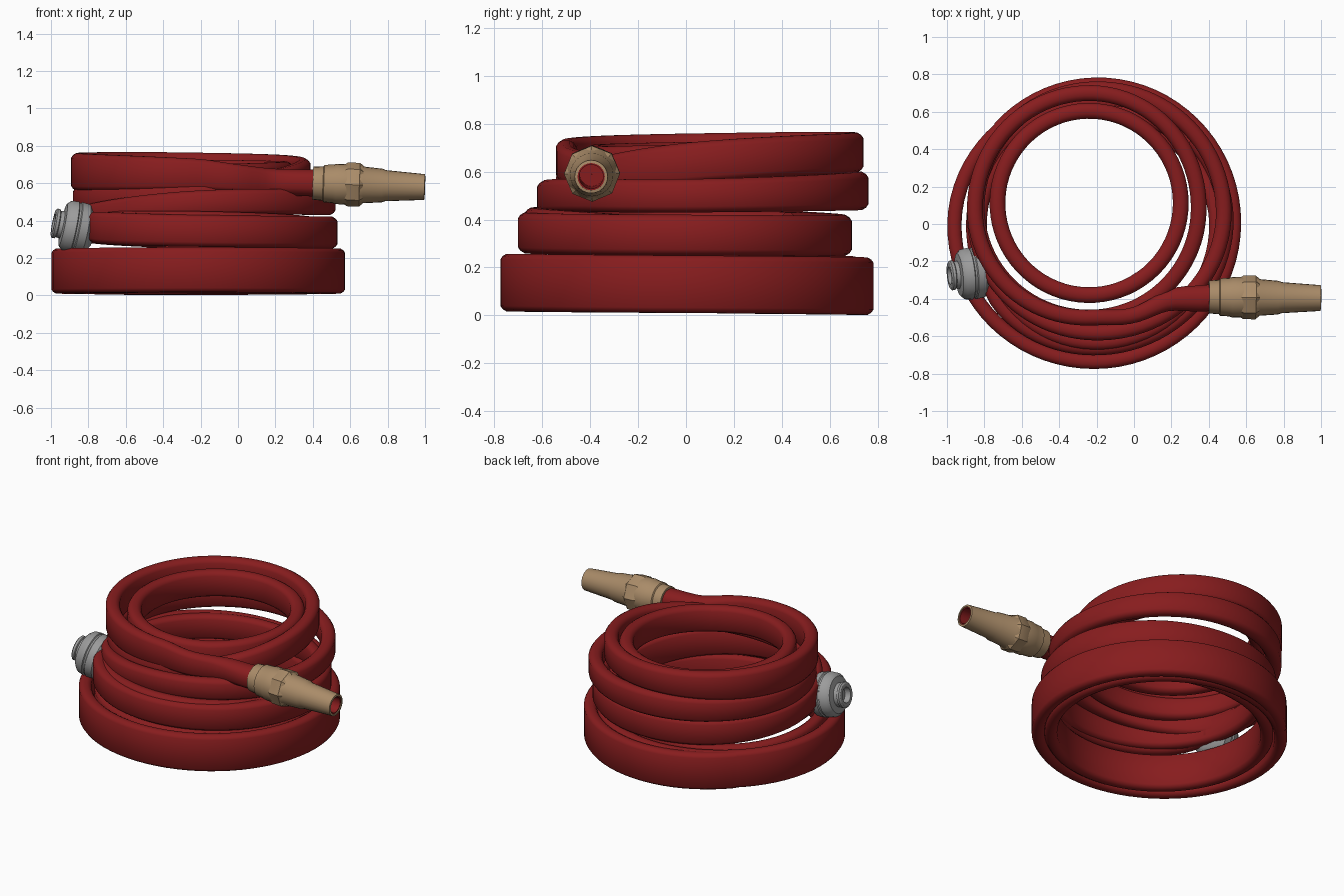
import bpy, bmesh
from math import sin, cos, pi, radians
from mathutils import Vector

cube = bpy.data.objects.get("Cube")
if cube:
    bpy.data.objects.remove(cube, do_unlink=True)


def make_material(name, rgb):
    mat = bpy.data.materials.new(name)
    mat.use_nodes = True
    mat.diffuse_color = (*rgb, 1)
    mat.node_tree.nodes["Principled BSDF"].inputs["Base Color"].default_value = (*rgb, 1)
    return mat


RED = make_material("hose red", (0.245, 0.012, 0.013))
BRASS = make_material("brass", (0.40, 0.26, 0.14))
STEEL = make_material("steel grey", (0.33, 0.33, 0.33))


def finish(bm, name, mat, angle):
    bmesh.ops.recalc_face_normals(bm, faces=bm.faces)
    mesh = bpy.data.meshes.new(name)
    bm.to_mesh(mesh)
    bm.free()
    mesh.materials.append(mat)
    obj = bpy.data.objects.new(name, mesh)
    bpy.context.collection.objects.link(obj)
    bpy.ops.object.select_all(action='DESELECT')
    obj.select_set(True)
    bpy.context.view_layer.objects.active = obj
    bpy.ops.object.shade_smooth_by_angle(angle=radians(angle))


def skin(bm, rings, closed=False):
    """Bridge successive rings of points with quads, capping the ends if open."""
    loops = [[bm.verts.new(p) for p in ring] for ring in rings]
    pairs = list(zip(loops, loops[1:]))
    if closed:
        pairs.append((loops[-1], loops[0]))
    for a, b in pairs:
        for i in range(len(a)):
            j = (i + 1) % len(a)
            bm.faces.new((a[i], a[j], b[j], b[i]))
    if not closed:
        bm.faces.new(loops[0])
        bm.faces.new(loops[-1])


def spline(keys, angle):
    """Smooth interpolation of (angle, radius, z, half height, half thickness)."""
    k = 0
    while k < len(keys) - 2 and angle > keys[k + 1][0]:
        k += 1
    a, b = keys[k], keys[k + 1]
    before, after = keys[max(k - 1, 0)], keys[min(k + 2, len(keys) - 1)]
    span = b[0] - a[0]
    t = (angle - a[0]) / span
    out = []
    for i in range(1, len(a)):
        m0 = (b[i] - before[i]) / (b[0] - before[0]) * span
        m1 = (after[i] - a[i]) / (after[0] - a[0]) * span
        out.append((2*t**3 - 3*t**2 + 1) * a[i] + (t**3 - 2*t**2 + t) * m0
                   + (3*t**2 - 2*t**3) * b[i] + (t**3 - t**2) * m1)
    return out


def coil(name, centre, keys, step=5):
    """Sweep a flat rounded strap along a spiral."""
    start, end = keys[0][0], keys[-1][0]
    count = int((end - start) / step)
    samples = []
    for n in range(count + 1):
        ang = start + (end - start) * n / count
        r, z, h, t = spline(keys, ang)
        a = radians(ang)
        samples.append((Vector((centre[0] + r * cos(a), centre[1] + r * sin(a), z)), h, t))
    rings = []
    for n, (p, h, t) in enumerate(samples):
        tangent = samples[min(n + 1, count)][0] - samples[max(n - 1, 0)][0]
        side = tangent.cross(Vector((0, 0, 1))).normalized()
        c = t * 0.6
        corner = [(t, h - c), (t * 0.75, h - c * 0.4), (t * 0.35, h)]
        half = corner + [(-x, y) for x, y in reversed(corner)]
        section = half + [(-x, -y) for x, y in half]
        rings.append([p + side * x + Vector((0, 0, y)) for x, y in section])
    bm = bmesh.new()
    skin(bm, rings)
    finish(bm, name, RED, 50)


def lathe(name, origin, axis, profile, mat, sides=24, angle=35):
    """Turn a closed (distance, radius) profile around an axis."""
    turn = Vector((0, 0, 1)).rotation_difference(Vector(axis))
    rings = [[Vector(origin) + turn @ Vector((r * cos(2*pi*i/sides), r * sin(2*pi*i/sides), d))
              for i in range(sides)] for d, r in profile]
    bm = bmesh.new()
    skin(bm, rings, closed=True)
    finish(bm, name, mat, angle)


# Wide lower hose: drops from a middle turn to an inner turn, then the outer turn
H, T = 0.12, 0.038
coil("lower_hose_coil", (-0.215, 0.005), [
    (-320, 0.655, 0.35, 0.08, T), (-270, 0.605, 0.345, 0.08, T),
    (-180, 0.61, 0.36, 0.08, T), (-90, 0.64, 0.365, 0.085, T), (0, 0.655, 0.30, 0.1, T),
    (50, 0.61, 0.19, H, T), (130, 0.63, 0.13, H, T), (180, 0.645, 0.13, H, T),
    (270, 0.665, 0.135, H, T), (400, 0.675, 0.13, H, T), (480, 0.7, 0.125, H, T),
    (540, 0.745, 0.13, H, T), (630, 0.742, 0.137, H, T), (720, 0.75, 0.13, H, T),
    (780, 0.748, 0.124, H, T), (815, 0.738, 0.122, H, T), (855, 0.715, 0.124, H, T)])

# Upper hose, from the grey coupling up through the stacked turns to the nozzle
T = 0.042
coil("upper_hose_coil", (-0.22, 0.05), [
    (206, 0.63, 0.37, 0.075, T), (224, 0.69, 0.36, 0.085, T),
    (270, 0.71, 0.345, 0.085, T), (360, 0.71, 0.335, 0.085, T),
    (450, 0.60, 0.335, 0.085, T), (540, 0.63, 0.38, 0.08, T),
    (630, 0.63, 0.49, 0.07, T), (720, 0.70, 0.50, 0.07, T),
    (810, 0.67, 0.52, 0.08, T), (900, 0.62, 0.51, 0.07, T),
    (990, 0.55, 0.53, 0.075, T), (1080, 0.565, 0.64, 0.085, T),
    (1170, 0.65, 0.68, 0.083, T), (1260, 0.63, 0.66, 0.1, T),
    (1350, 0.55, 0.645, 0.085, T), (1372, 0.58, 0.625, 0.075, T),
    (1388, 0.60, 0.61, 0.07, 0.05), (1396, 0.647, 0.605, 0.07, 0.065),
    (1406, 0.79, 0.60, 0.072, 0.072)], step=4)

# Innermost turn at the top, its ends overlapping behind the nozzle arm
coil("inner_hose_loop", (-0.24, 0.11), [
    (-60, 0.49, 0.62, 0.085, T), (0, 0.49, 0.63, 0.085, T), (90, 0.495, 0.64, 0.085, T),
    (180, 0.49, 0.64, 0.085, T), (300, 0.49, 0.62, 0.085, T), (304, 0.488, 0.62, 0.083, T)])

# Brass nozzle: turned body, faceted collar and hose-coloured bore
AXIS = (1, -0.01, -0.035)
START = (0.40, -0.39, 0.60)
lathe("nozzle_body", START, AXIS, [
    (0, 0.07), (0, 0.088), (0.055, 0.092), (0.06, 0.1), (0.11, 0.103), (0.125, 0.108),
    (0.25, 0.108), (0.27, 0.098), (0.37, 0.09), (0.39, 0.083),
    (0.598, 0.069), (0.6, 0.057), (0.3, 0.057), (0.1, 0.06)], BRASS)
lathe("nozzle_collar", START, AXIS, [
    (0.16, 0.1), (0.185, 0.117), (0.25, 0.117), (0.27, 0.1)], BRASS, sides=8)
lathe("nozzle_bore", START, AXIS, [
    (0.33, 0.001), (0.33, 0.05), (0.594, 0.05), (0.594, 0.0575), (0.32, 0.0575),
    (0.32, 0.001)], RED)

# Grey coupling at the other hose end
lathe("hose_coupling", (-0.775, -0.255, 0.345), (-1, -0.1, 0.2), [
    (0, 0.05), (0, 0.085), (0.02, 0.115), (0.04, 0.135), (0.085, 0.14), (0.09, 0.133),
    (0.1, 0.133), (0.105, 0.14), (0.145, 0.134), (0.165, 0.115), (0.17, 0.075),
    (0.19, 0.072), (0.195, 0.08), (0.21, 0.08), (0.217, 0.07), (0.217, 0.048),
    (0.18, 0.045), (0.18, 0.002), (0.02, 0.002)], STEEL)
